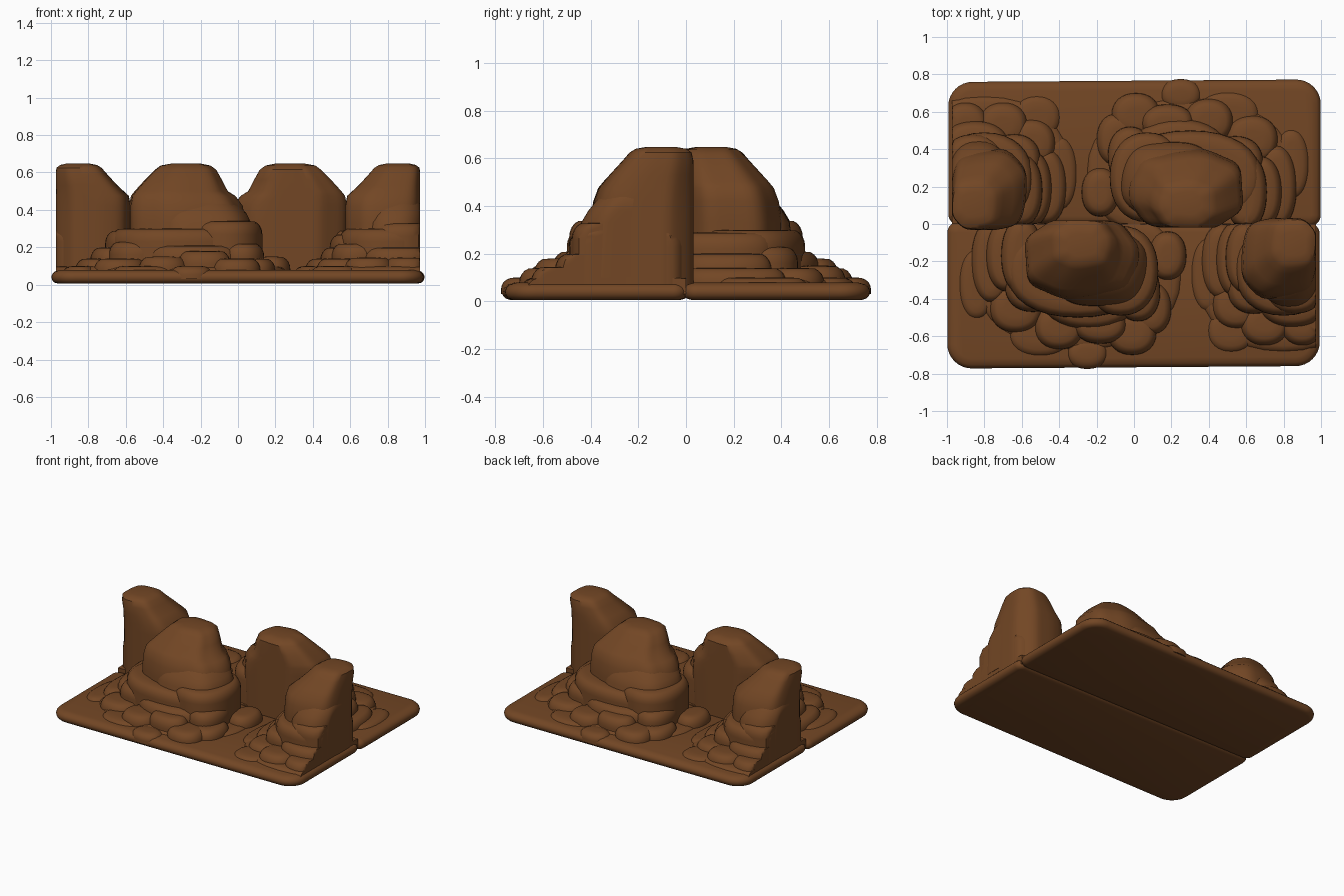
import bpy, bmesh, math

brown = bpy.data.materials.new("rock brown")
brown.diffuse_color = (0.17, 0.062, 0.018, 1)


def loft(bm, rings, power, n=48, xmax=9, ymax=9, lobes=0, amp=0.0, phase=0.0):
    """Stack superellipse rings (z, x0, x1, y0, y1), clamped to flat walls."""
    loops = []
    for z, x0, x1, y0, y1 in rings:
        loop = []
        for i in range(n):
            a = 2 * math.pi * i / n
            c, s = math.cos(a), math.sin(a)
            k = 1 + amp * math.sin(lobes * a + phase)
            px = math.copysign(abs(c) ** (2 / power), c) * k
            py = math.copysign(abs(s) ** (2 / power), s) * k
            x = (x0 + x1) / 2 + px * (x1 - x0) / 2
            y = (y0 + y1) / 2 + py * (y1 - y0) / 2
            loop.append(bm.verts.new((min(x, xmax), min(y, ymax), z)))
        loops.append(loop)
    for a, b in zip(loops, loops[1:]):
        for i in range(n):
            j = (i + 1) % n
            bm.faces.new((a[i], a[j], b[j], b[i]))
    bm.faces.new(loops[0][::-1])
    bm.faces.new(loops[-1])


def blob(bm, x, y, rx, ry, top):
    """Pillow-shaped ledge with rounded top edge, standing in the slab."""
    h = min(0.07, top * 0.45)
    rings = [(0.03, x - rx, x + rx, y - ry, y + ry)]
    for k in range(6):
        t = k / 5 * math.pi / 2
        d = 0.055 * (1 - math.cos(t)) if k < 5 else 0.08
        d = min(d, 0.7 * min(rx, ry))
        rings.append((top - h + h * math.sin(t), x - rx + d, x + rx - d, y - ry + d, y + ry - d))
    loft(bm, rings, 2.2, 32, xmax=0.972, ymax=0.0)


def finish(bm, name):
    me = bpy.data.meshes.new(name)
    bm.to_mesh(me)
    bm.free()
    me.materials.append(brown)
    ob = bpy.data.objects.new(name, me)
    bpy.context.collection.objects.link(ob)
    bpy.ops.object.select_all(action='DESELECT')
    ob.select_set(True)
    bpy.context.view_layer.objects.active = ob
    bpy.ops.object.shade_smooth_by_angle(angle=math.radians(40))
    return ob


parts = []

# slab: rounded rectangle with soft edges
bm = bmesh.new()
rows = []
for z, d in [(0.006, 0.035), (0.012, 0.015), (0.025, 0.004), (0.042, 0), (0.058, 0.006), (0.071, 0.02), (0.079, 0.05)]:
    loop = []
    for cx, cy, r, a0 in [(0.993, 0.006, 0.06, 0), (-0.998, 0.012, 0.06, 90), (-0.998, -0.772, 0.13, 180), (0.993, -0.76, 0.13, 270)]:
        sx, sy = math.copysign(1, cx), (1 if cy > 0 else -1)
        for i in range(9):
            a = math.radians(a0 + i * 11.25)
            loop.append(bm.verts.new((cx - sx * r + (r - d) * math.cos(a),
                                      cy - sy * r + (r - d) * math.sin(a), z)))
    rows.append(loop)
for a, b in zip(rows, rows[1:]):
    for i in range(len(a)):
        j = (i + 1) % len(a)
        bm.faces.new((a[i], a[j], b[j], b[i]))
bm.faces.new(rows[0][::-1])
bm.faces.new(rows[-1])
parts.append(finish(bm, "slab"))

# tall core of the large mound: summit and a lower front shoulder
bm = bmesh.new()
loft(bm, [(0.02, -0.58, 0.02, -0.40, 0.03), (0.33, -0.585, 0.03, -0.40, 0.03),
          (0.42, -0.585, 0.02, -0.385, 0.03), (0.475, -0.575, -0.02, -0.365, 0.03),
          (0.5, -0.555, -0.06, -0.345, 0.03), (0.56, -0.50, -0.09, -0.29, 0.028),
          (0.615, -0.445, -0.12, -0.24, 0.022), (0.637, -0.415, -0.15, -0.215, 0.0),
          (0.647, -0.36, -0.2, -0.17, -0.05)], 2.5, ymax=0.02, lobes=7, amp=0.025, phase=1)
loft(bm, [(0.1, -0.46, 0.08, -0.46, -0.02), (0.33, -0.44, 0.07, -0.44, -0.02),
          (0.38, -0.43, 0.045, -0.41, -0.02), (0.43, -0.41, 0.0, -0.37, -0.03),
          (0.48, -0.38, -0.07, -0.31, -0.05)], 2.4, lobes=5, amp=0.02)
parts.append(finish(bm, "large_mound_core"))

# tall core of the cut-off mound
bm = bmesh.new()
loft(bm, [(0.02, 0.575, 0.98, -0.40, 0.035), (0.33, 0.575, 0.98, -0.40, 0.035),
          (0.42, 0.575, 0.98, -0.385, 0.035), (0.475, 0.585, 0.98, -0.365, 0.035),
          (0.53, 0.645, 0.975, -0.32, 0.032), (0.59, 0.70, 0.975, -0.265, 0.03),
          (0.625, 0.73, 0.97, -0.235, 0.022), (0.64, 0.755, 0.95, -0.21, 0.0),
          (0.647, 0.79, 0.92, -0.17, -0.04)], 2.7, xmax=0.974, ymax=0.032, lobes=6, amp=0.02)
loft(bm, [(0.1, 0.66, 0.99, -0.46, -0.02), (0.33, 0.67, 0.99, -0.44, -0.02),
          (0.38, 0.68, 0.99, -0.41, -0.02), (0.43, 0.70, 0.98, -0.37, -0.03),
          (0.48, 0.73, 0.95, -0.31, -0.05)], 2.4, xmax=0.974)
parts.append(finish(bm, "side_mound_core"))

# ledges of the large mound: x, y, rx, ry, top
large_ledges = [
    (-0.30, -0.25, 0.38, 0.25, 0.30), (-0.07, -0.25, 0.20, 0.24, 0.34),
    (-0.60, -0.17, 0.11, 0.20, 0.29), (-0.54, -0.33, 0.15, 0.14, 0.23),
    (-0.24, -0.36, 0.27, 0.20, 0.21), (0.02, -0.36, 0.12, 0.16, 0.22),
    (-0.68, -0.17, 0.11, 0.19, 0.20), (-0.76, -0.20, 0.11, 0.22, 0.14),
    (-0.63, -0.45, 0.14, 0.13, 0.14), (-0.40, -0.55, 0.13, 0.12, 0.15),
    (-0.18, -0.54, 0.14, 0.10, 0.18), (-0.01, -0.58, 0.13, 0.12, 0.14),
    (0.09, -0.45, 0.11, 0.14, 0.14), (0.18, -0.17, 0.10, 0.13, 0.15),
    (-0.25, -0.69, 0.11, 0.085, 0.10), (-0.50, -0.59, 0.17, 0.12, 0.10),
    (-0.84, -0.32, 0.10, 0.19, 0.10), (-0.30, -0.28, 0.56, 0.40, 0.098)]
bm = bmesh.new()
for b in large_ledges:
    blob(bm, *b)
parts.append(finish(bm, "large_mound_ledges"))

# ledges of the cut-off mound
side_ledges = [
    (0.80, -0.24, 0.26, 0.25, 0.30), (0.86, -0.28, 0.18, 0.20, 0.33),
    (0.60, -0.18, 0.11, 0.19, 0.27), (0.64, -0.34, 0.14, 0.14, 0.22),
    (0.55, -0.19, 0.11, 0.20, 0.20), (0.85, -0.42, 0.18, 0.13, 0.20),
    (0.47, -0.20, 0.11, 0.20, 0.14), (0.55, -0.43, 0.13, 0.13, 0.14),
    (0.70, -0.53, 0.13, 0.12, 0.145), (0.90, -0.52, 0.12, 0.13, 0.145),
    (0.40, -0.27, 0.10, 0.20, 0.10), (0.52, -0.57, 0.13, 0.12, 0.10),
    (0.80, -0.30, 0.46, 0.39, 0.098)]
bm = bmesh.new()
for b in side_ledges:
    blob(bm, *b)
parts.append(finish(bm, "side_mound_ledges"))

# back half: the same parts turned half way round
for ob in parts:
    twin = ob.copy()
    twin.data = ob.data.copy()
    twin.name = "back_" + ob.name
    twin.rotation_euler = (0, 0, math.pi)
    bpy.context.collection.objects.link(twin)
    ob.name = "front_" + ob.name
